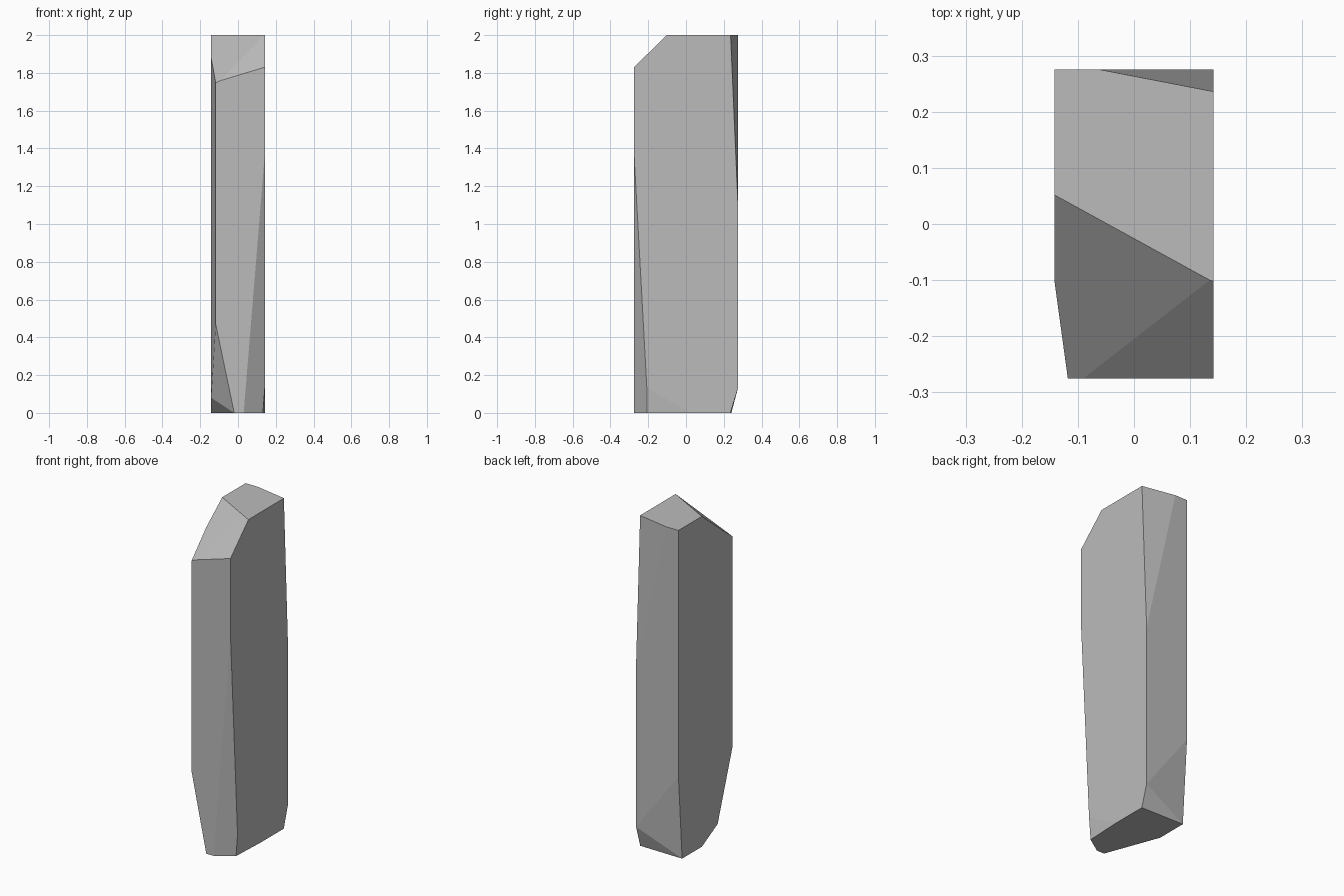
import bpy, bmesh
from mathutils import Vector

if "Cube" in bpy.data.objects:
    bpy.data.objects.remove(bpy.data.objects["Cube"])

X, Y = 0.142, 0.275

stone_mat = bpy.data.materials.new("stone_grey")
stone_mat.diffuse_color = (0.5, 0.5, 0.5, 1)
stone_mat.use_nodes = True
stone_mat.node_tree.nodes["Principled BSDF"].inputs["Base Color"].default_value = stone_mat.diffuse_color

# Tall block standing on the ground
bm = bmesh.new()
bmesh.ops.create_cube(bm, size=1)
for v in bm.verts:
    v.co = Vector((v.co.x * 2 * X, v.co.y * 2 * Y, (v.co.z + 0.5) * 2))


def chip(a, b, c):
    """Slice off everything beyond the plane through three points."""
    a, b, c = Vector(a), Vector(b), Vector(c)
    n = (b - a).cross(c - a).normalized()
    if n.dot(Vector((0, 0, 1)) - a) > 0:
        n = -n
    bmesh.ops.bisect_plane(bm, geom=bm.verts[:] + bm.edges[:] + bm.faces[:],
                           dist=1e-5, plane_co=a, plane_no=n, clear_outer=True)
    rim = [e for e in bm.edges if e.is_boundary]
    if rim:
        bmesh.ops.holes_fill(bm, edges=rim, sides=0)


# Left front upright bevel
chip((-X, -0.1, 0), (-X, -0.1, 2), (-0.118, -Y, 1))
# Sloped top, two planes
chip((-X, 0.052, 2), (0.135, -0.1, 2), (-0.09, -Y, 1.76))
chip((0.135, -0.1, 2), (-0.09, -Y, 1.76), (X, -Y, 1.83))
# Long chip on the right back, upper half
chip((-0.06, Y, 2), (X, 0.236, 2), (X, Y, 1.1))
# Long chip on the right front, lower half
chip((X, -Y, 1.37), (0.03, -Y, 0), (X, -0.2, 0))
# Small chip at the right foot
chip((X, -0.2, 0.13), (X, 0.02, 0), (0.132, -0.2, 0))
# Left front foot, steep and shallow chips
chip((-0.118, -Y, 0.47), (-0.02, -Y, 0), (-X, -0.1, 0.08))
chip((-X, 0.05, 0), (-0.02, -Y, 0), (-X, -0.1, 0.08))
# Back foot, two chips
chip((X, Y, 0.13), (-X, Y, 0.51), (-X, 0.24, 0))
chip((X, Y, 0.13), (X, 0.235, 0), (-X, 0.24, 0))

bmesh.ops.recalc_face_normals(bm, faces=bm.faces[:])
mesh = bpy.data.meshes.new("stone_pillar")
bm.to_mesh(mesh)
bm.free()
mesh.materials.append(stone_mat)
obj = bpy.data.objects.new("stone_pillar", mesh)
bpy.context.collection.objects.link(obj)
